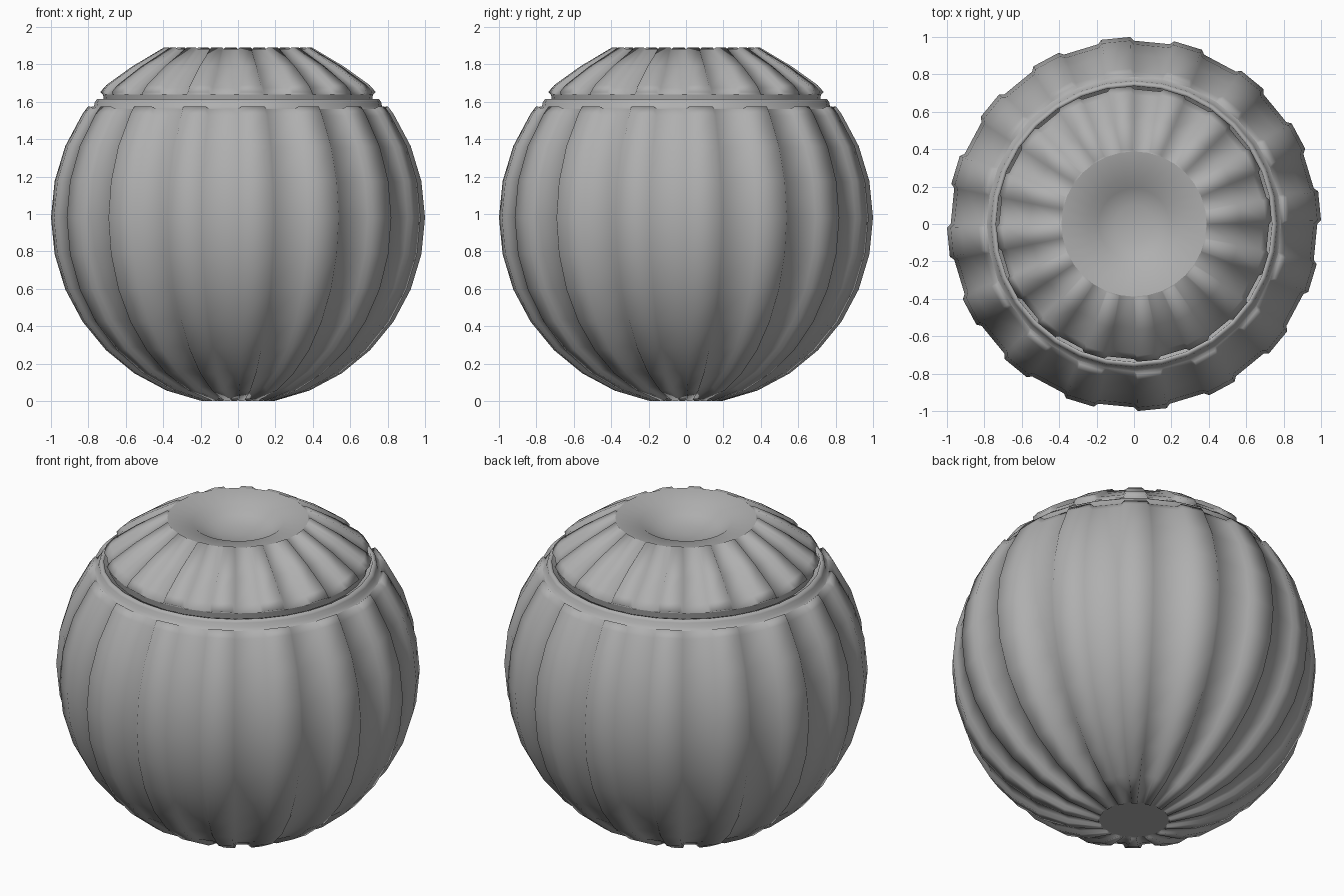
import bpy, bmesh, math
from mathutils import Vector, Matrix

if "Cube" in bpy.data.objects:
    bpy.data.objects.remove(bpy.data.objects["Cube"])

SEG = 32
CENTRE = Vector((0, 0, 0.98))
GREY = bpy.data.materials.new("dark_grey")
GREY.diffuse_color = (0.43, 0.43, 0.43, 1)
GREY.use_nodes = True
GREY.node_tree.nodes["Principled BSDF"].inputs["Base Color"].default_value = GREY.diffuse_color


def lathe(name, profile, rib_rows, depth, close_start=False, close_end=False, sharp=()):
    """Revolve (r, z) points, then raise every second column as a rib."""
    bm = bmesh.new()
    rings, pole = [], None
    for r, z in profile:
        if r == 0:
            pole = bm.verts.new((0, 0, z))
            continue
        rings.append([bm.verts.new((r * math.cos(2 * math.pi * i / SEG),
                                    r * math.sin(2 * math.pi * i / SEG), z))
                      for i in range(SEG)])
    ribs = []
    for k in range(len(rings) - 1):
        for i in range(SEG):
            j = (i + 1) % SEG
            f = bm.faces.new((rings[k][i], rings[k][j], rings[k + 1][j], rings[k + 1][i]))
            if i % 2 == 0 and k in rib_rows:
                ribs.append(f)
    if pole:
        for i in range(SEG):
            bm.faces.new((rings[-1][i], rings[-1][(i + 1) % SEG], pole))
    if close_start:
        bm.faces.new(rings[0][::-1])
    if close_end:
        bm.faces.new(rings[-1])
    for f in bm.faces:
        f.smooth = True
    # crisp edges at chosen rings
    for k in sharp:
        for i in range(SEG):
            e = bm.edges.get((rings[k][i], rings[k][(i + 1) % SEG]))
            if e:
                e.smooth = False
    # raised ribs with slightly sloping flanks
    geo = bmesh.ops.extrude_face_region(bm, geom=ribs)["geom"]
    for v in geo:
        if isinstance(v, bmesh.types.BMVert):
            i = round(math.atan2(v.co.y, v.co.x) / (2 * math.pi / SEG))
            turn = math.radians(1.2 if i % 2 == 0 else -1.2)
            v.co += (v.co - CENTRE).normalized() * depth
            v.co = Matrix.Rotation(turn, 3, 'Z') @ v.co
            v.co.z = min(max(v.co.z, 0), 1.89)
    bmesh.ops.delete(bm, geom=[f for f in ribs if f.is_valid], context='FACES_ONLY')
    bmesh.ops.recalc_face_normals(bm, faces=bm.faces)
    me = bpy.data.meshes.new(name)
    bm.to_mesh(me)
    bm.free()
    me.materials.append(GREY)
    ob = bpy.data.objects.new(name, me)
    bpy.context.collection.objects.link(ob)
    return ob


# ribbed round body with a plain neck ring
R = 0.98
step = math.pi / 16
body = [(R * math.sin(step * k), CENTRE.z - R * math.cos(step * k)) for k in range(1, 12)]
body[0] = (0.19, 0.01)
rows = range(len(body))
body += [(0.787, 1.562), (0.77, 1.575), (0.765, 1.60), (0.752, 1.615),
         (0.738, 1.612), (0.735, 1.58)]
lathe("jar_body", body, rows, 0.02, close_start=True, close_end=True, sharp=(0, 11))

# ribbed lid with a dished top
lid = [(0.715, 1.60), (0.722, 1.638), (0.69, 1.675), (0.555, 1.772), (0.388, 1.882),
       (0.25, 1.857), (0.19, 1.81), (0.10, 1.785), (0, 1.775)]
lathe("jar_lid", lid, range(1, 4), 0.02, close_start=True, sharp=(0, 1, 4))
